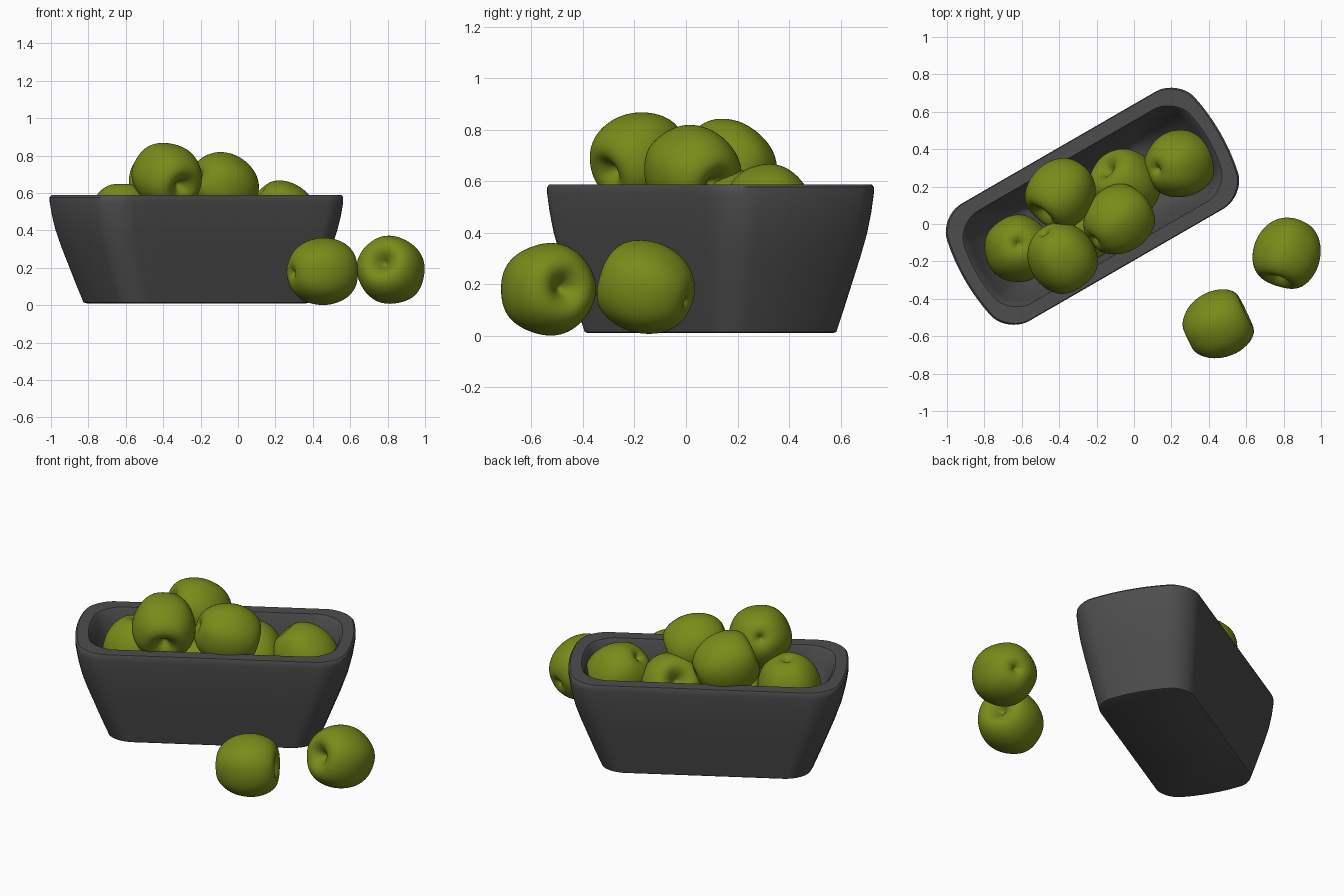
import bpy, bmesh, math
from mathutils import Vector, Matrix

if "Cube" in bpy.data.objects:
    bpy.data.objects.remove(bpy.data.objects["Cube"])


def material(name, color):
    m = bpy.data.materials.new(name)
    m.diffuse_color = color
    m.use_nodes = True
    m.node_tree.nodes["Principled BSDF"].inputs["Base Color"].default_value = m.diffuse_color
    return m


def finish(bm, name, mat, angle=None):
    bmesh.ops.recalc_face_normals(bm, faces=bm.faces)
    me = bpy.data.meshes.new(name)
    bm.to_mesh(me)
    bm.free()
    me.materials.append(mat)
    for p in me.polygons:
        p.use_smooth = True
    ob = bpy.data.objects.new(name, me)
    bpy.context.collection.objects.link(ob)
    if angle:
        bpy.ops.object.select_all(action='DESELECT')
        ob.select_set(True)
        bpy.context.view_layer.objects.active = ob
        bpy.ops.object.shade_smooth_by_angle(angle=math.radians(angle))
    return ob


def outline(a, b, r, steps=10, side=8):
    """Rounded rectangle whose short ends bow outward."""
    corners = []
    for i, (sx, sy) in enumerate([(1, 1), (-1, 1), (-1, -1), (1, -1)]):
        for k in range(steps + 1):
            t = math.pi / 2 * (i + k / steps)
            corners.append((sx * (a - r) + r * math.cos(t),
                            sy * (b - r) + r * math.sin(t)))
    pts = []
    for i, p in enumerate(corners):
        q = corners[(i + 1) % len(corners)]
        n = side if i % (steps + 1) == steps else 1
        for k in range(n):
            f = k / n
            pts.append((p[0] + (q[0] - p[0]) * f, p[1] + (q[1] - p[1]) * f))
    return [(u * (1 + 0.08 * (1 - (v / b) ** 2)), v) for u, v in pts]


# Bowl: outer wall, rounded rim, then sloping inner wall
outer = outline(0.73, 0.362, 0.13)
inner = outline(0.65, 0.28, 0.12)
sections = [(outer, .75, .01), (outer, .77, .015), (outer, .82, .11),
            (outer, .87, .21), (outer, .92, .31), (outer, .96, .40),
            (outer, .985, .48), (outer, 1, .55), (outer, 1, .577),
            (outer, .988, .588), (inner, 1.02, .588), (inner, 1, .575),
            (inner, .96, .5), (inner, .88, .4), (inner, .77, .29),
            (inner, .66, .21), (inner, .55, .18)]
bm = bmesh.new()
rings = [[bm.verts.new((u * s, v * s, z)) for u, v in shape] for shape, s, z in sections]
n = len(outer)
for lo, hi in zip(rings, rings[1:]):
    for i in range(n):
        j = (i + 1) % n
        bm.faces.new((lo[i], lo[j], hi[j], hi[i]))
bm.faces.new(rings[0])
bm.faces.new(rings[-1])
bowl = finish(bm, "bowl", material("dark_grey", (.075, .075, .075, 1)), 40)
bowl.location = (-0.222, 0.095, 0)
bowl.rotation_euler.z = math.radians(30)

# Apple: lathed profile with stem hollow on top and lobed calyx end below
profile = [(0, .10), (.018, .112), (.042, .143), (.08, .165), (.122, .156),
           (.16, .112), (.181, .04), (.178, -.03), (.157, -.095),
           (.118, -.147), (.075, -.174), (.038, -.176), (.016, -.162), (0, -.145)]
green = material("apple_green", (.19, .26, .01, 1))
SEG = 20


def apple(name, loc, stem, spin=0):
    bm = bmesh.new()
    top = bm.verts.new((0, 0, profile[0][1]))
    bottom = bm.verts.new((0, 0, profile[-1][1]))
    rows = []
    for r, z in profile[1:-1]:
        row = []
        for i in range(SEG):
            t = 2 * math.pi * i / SEG
            lobe = 1 + (.025 if z < 0 else .015) * math.cos(5 * t)
            row.append(bm.verts.new((r * lobe * math.cos(t), r * lobe * math.sin(t), z)))
        rows.append(row)
    for i in range(SEG):
        j = (i + 1) % SEG
        bm.faces.new((top, rows[0][i], rows[0][j]))
        bm.faces.new((bottom, rows[-1][j], rows[-1][i]))
        for a, b in zip(rows, rows[1:]):
            bm.faces.new((a[i], b[i], b[j], a[j]))
    turn = Vector(stem).to_track_quat('Z', 'Y').to_matrix().to_4x4()
    scale = Matrix.Scale(1.02, 4)
    bm.transform(turn @ Matrix.Rotation(spin, 4, 'Z') @ scale)
    ob = finish(bm, name, green)
    ob.location = loc
    ob.modifiers.new("smooth", 'SUBSURF').levels = 2
    ob.modifiers["smooth"].render_levels = 2


# Piled apples (centre, stem direction), then two loose ones
piled = [((.24, .32, .48), (.65, .15, -.7)),
         ((-.045, .21, .45), (-.6, .5, .5)),
         ((-.39, .165, .655), (-.55, -.65, .3)),
         ((-.385, -.178, .69), (.5, -.7, -.35)),
         ((-.085, .02, .637), (.7, .6, -.35)),
         ((-.62, -.13, .465), (0, -.15, -1)),
         ((-.27, -.03, .38), (-.6, .3, .6))]
loose = [((.45, -.54, .18), (.88, .42, .05)),
         ((.82, -.155, .185), (-.3, -.9, .3))]
for i, (loc, stem) in enumerate(piled):
    apple(f"piled_apple_{i + 1}", loc, stem, i * .7)
for i, (loc, stem) in enumerate(loose):
    apple(f"loose_apple_{i + 1}", loc, stem, i * .5)
